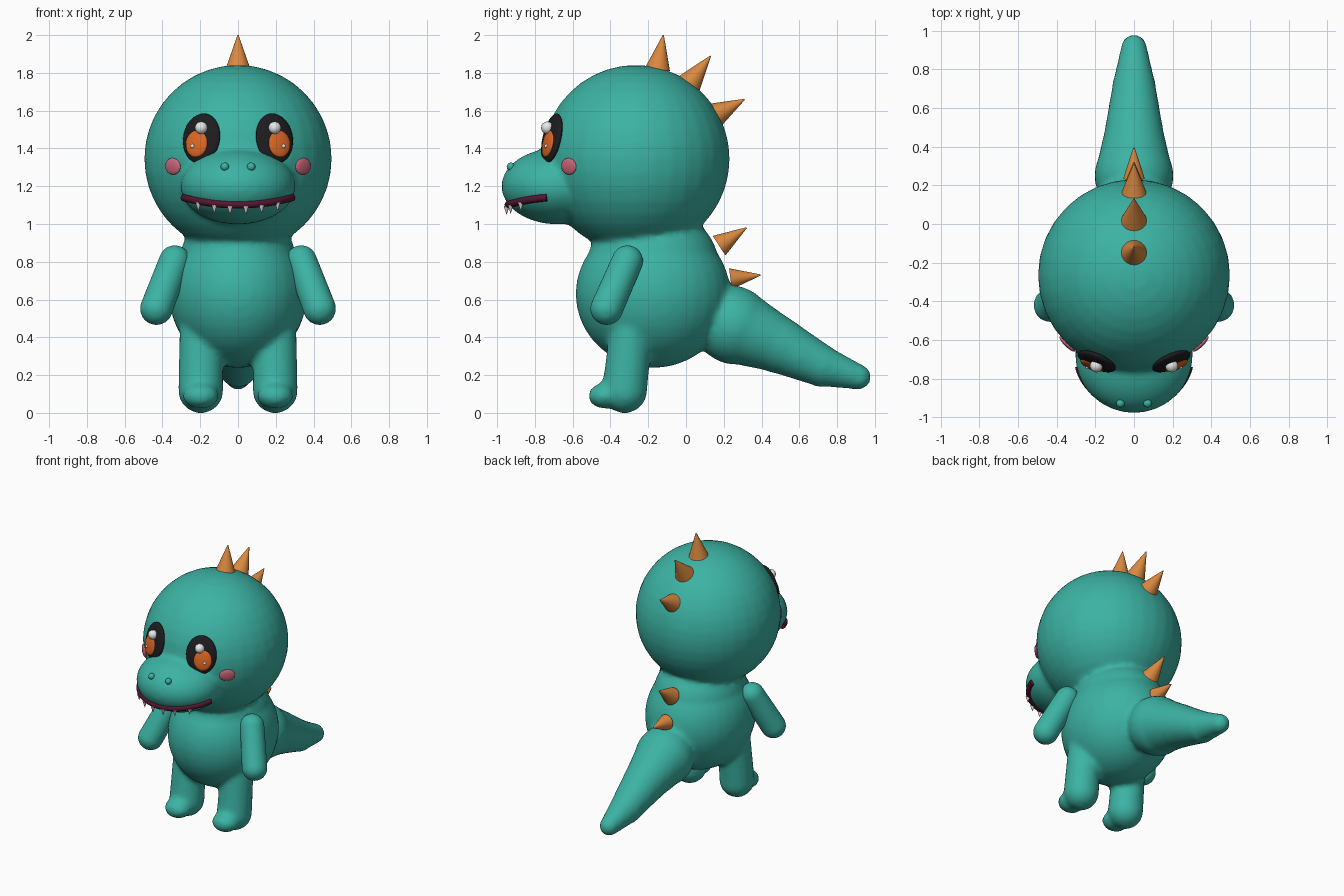
import bpy, bmesh, math
from mathutils import Vector, Matrix

if "Cube" in bpy.data.objects:
    bpy.data.objects.remove(bpy.data.objects["Cube"], do_unlink=True)


def material(name, rgb):
    m = bpy.data.materials.new(name)
    m.use_nodes = True
    m.diffuse_color = (*rgb, 1)
    m.node_tree.nodes["Principled BSDF"].inputs["Base Color"].default_value = (*rgb, 1)
    return m


TEAL = material("teal skin", (0.045, 0.45, 0.37))
ORANGE = material("spike orange", (0.70, 0.25, 0.05))
IRIS = material("iris orange", (0.70, 0.13, 0.015))
BLACK = material("eye black", (0.012, 0.012, 0.014))
WHITE = material("highlight white", (0.85, 0.85, 0.85))
PINK = material("cheek pink", (0.62, 0.14, 0.20))
MAROON = material("mouth maroon", (0.09, 0.008, 0.03))
TOOTH = material("tooth ivory", (0.80, 0.68, 0.68))


def add_ball(bm, loc, radii, rot=Matrix()):
    mat = Matrix.Translation(loc) @ rot @ Matrix.Diagonal((*radii, 1))
    bmesh.ops.create_uvsphere(bm, u_segments=32, v_segments=20, radius=1, matrix=mat)


def add_cone(bm, a, b, r1, r2):
    a, b = Vector(a), Vector(b)
    rot = (b - a).to_track_quat('Z', 'Y').to_matrix().to_4x4()
    bmesh.ops.create_cone(bm, cap_ends=True, segments=32, radius1=r1, radius2=r2,
                          depth=(b - a).length, matrix=Matrix.Translation((a + b) / 2) @ rot)


def add_limb(bm, a, b, r1, r2):
    add_ball(bm, a, (r1,) * 3)
    add_ball(bm, b, (r2,) * 3)
    add_cone(bm, a, b, r1, r2)


def finish(bm, name, mat):
    me = bpy.data.meshes.new(name)
    bm.to_mesh(me)
    bm.free()
    me.materials.append(mat)
    ob = bpy.data.objects.new(name, me)
    bpy.context.collection.objects.link(ob)
    bpy.ops.object.select_all(action='DESELECT')
    ob.select_set(True)
    bpy.context.view_layer.objects.active = ob
    bpy.ops.object.shade_smooth_by_angle(angle=math.radians(40))
    return ob


def ball(name, loc, radii, mat, rot=Matrix()):
    bm = bmesh.new()
    add_ball(bm, loc, radii, rot)
    return finish(bm, name, mat)


def blend(ob, voxel, rounds):
    # Fuse overlapping shells into one soft skin
    r = ob.modifiers.new("fuse", 'REMESH')
    r.mode = 'VOXEL'
    r.voxel_size = voxel
    r.use_smooth_shade = True
    s = ob.modifiers.new("soften", 'SMOOTH')
    s.factor = 0.5
    s.iterations = rounds


HEAD, HEAD_R = Vector((0, -0.265, 1.345)), 0.497
SNOUT, SNOUT_R = Vector((0, -0.68, 1.2)), Vector((0.305, 0.298, 0.202))

# Body: head, snout, torso, legs and tail in one skin
bm = bmesh.new()
add_ball(bm, HEAD, (HEAD_R,) * 3)
add_ball(bm, SNOUT, SNOUT_R)
add_ball(bm, (0, -0.175, 0.63), (0.365, 0.41, 0.392))
add_ball(bm, (0, -0.175, 0.8), (0.31, 0.345, 0.28))
for s in (-1, 1):
    x = s * 0.197
    add_limb(bm, (x, -0.29, 0.45), (x, -0.325, 0.118), 0.112, 0.12)
    add_ball(bm, (x, -0.43, 0.09), (0.095, 0.088, 0.068))

# Tail: shrinking bulges joined by narrower necks
bulges = [(0.25, 0.465, 0.205), (0.48, 0.365, 0.152), (0.715, 0.25, 0.112), (0.912, 0.19, 0.068)]
for (y1, z1, r1), (y2, z2, r2) in zip(bulges, bulges[1:]):
    add_limb(bm, (0, y1, z1), (0, y2, z2), r1, r2)
    bmesh.ops.delete(bm, geom=[], context='VERTS')
    add_ball(bm, (0, y1, z1), (r1, r1 * 0.9, r1 * 1.02))
blend(finish(bm, "body", TEAL), 0.018, 7)

# Arms
for s, side in ((1, "left"), (-1, "right")):
    bm = bmesh.new()
    add_limb(bm, (s * 0.335, -0.31, 0.805), (s * 0.432, -0.42, 0.552), 0.083, 0.087)
    blend(finish(bm, side + "_arm", TEAL), 0.012, 4)

# Back spikes: base centre, tip, base radius
spikes = [((-0.15, 1.82), (-0.12, 2.0), 0.066), ((0.015, 1.74), (0.13, 1.89), 0.068),
          ((0.16, 1.58), (0.31, 1.66), 0.065), ((0.175, 0.885), (0.32, 0.98), 0.062),
          ((0.235, 0.71), (0.395, 0.73), 0.056)]
for i, (base, tip, r) in enumerate(spikes):
    bm = bmesh.new()
    add_cone(bm, (0, *base), (0, *tip), r, 0.003)
    finish(bm, f"spike_{i + 1}", ORANGE)


def on_head(x, z):
    dx, dz = x - HEAD.x, z - HEAD.z
    p = Vector((x, HEAD.y - math.sqrt(HEAD_R ** 2 - dx * dx - dz * dz), z))
    return p, (p - HEAD).to_track_quat('-Y', 'Z').to_matrix().to_4x4()


def on_snout(x, z):
    k = 1 - (x / SNOUT_R.x) ** 2 - ((z - SNOUT.z) / SNOUT_R.z) ** 2
    return Vector((x, SNOUT.y - SNOUT_R.y * math.sqrt(max(k, 0)), z))


# Face details, mirrored
for s, side in ((1, "left"), (-1, "right")):
    p, rot = on_head(s * 0.193, 1.453)

    def at(x, y, z):
        return p + rot.to_3x3() @ Vector((s * x, y, z))

    ball(side + "_eye", p, (0.106, 0.03, 0.135), BLACK, rot)
    ball(side + "_iris", at(0.015, -0.022, -0.033), (0.063, 0.018, 0.073), IRIS, rot)
    ball(side + "_eye_highlight", at(-0.008, -0.034, 0.05), (0.033,) * 3, WHITE)
    ball(side + "_small_highlight", at(0.032, -0.036, -0.05), (0.011,) * 3, WHITE)
    p, rot = on_head(s * 0.345, 1.305)
    ball(side + "_cheek", p, (0.055, 0.014, 0.044), PINK, rot)
    ball(side + "_nostril", on_snout(s * 0.07, 1.303), (0.022,) * 3, TEAL)


def lip(x):
    return on_snout(x, 1.102 + 0.036 * (x / 0.28) ** 2)


# Mouth: tube following the snout
curve = bpy.data.curves.new("mouth", 'CURVE')
curve.dimensions = '3D'
curve.bevel_depth = 0.02
curve.bevel_resolution = 4
curve.use_fill_caps = True
line = curve.splines.new('POLY')
n = 32
line.points.add(n)
for i, pt in enumerate(line.points):
    pt.co = (*lip(0.285 * math.sin(math.pi * (i / n - 0.5))), 1)
line.use_smooth = True
curve.materials.append(MAROON)
bpy.context.collection.objects.link(bpy.data.objects.new("mouth", curve))

# Teeth
for i, x in enumerate((-0.21, -0.125, -0.042, 0.042, 0.125, 0.21)):
    top = lip(x) + Vector((0, -0.012, -0.008))
    bm = bmesh.new()
    add_cone(bm, top, top + Vector((0, 0, -0.045)), 0.015, 0.001)
    finish(bm, f"tooth_{i + 1}", TOOTH)
